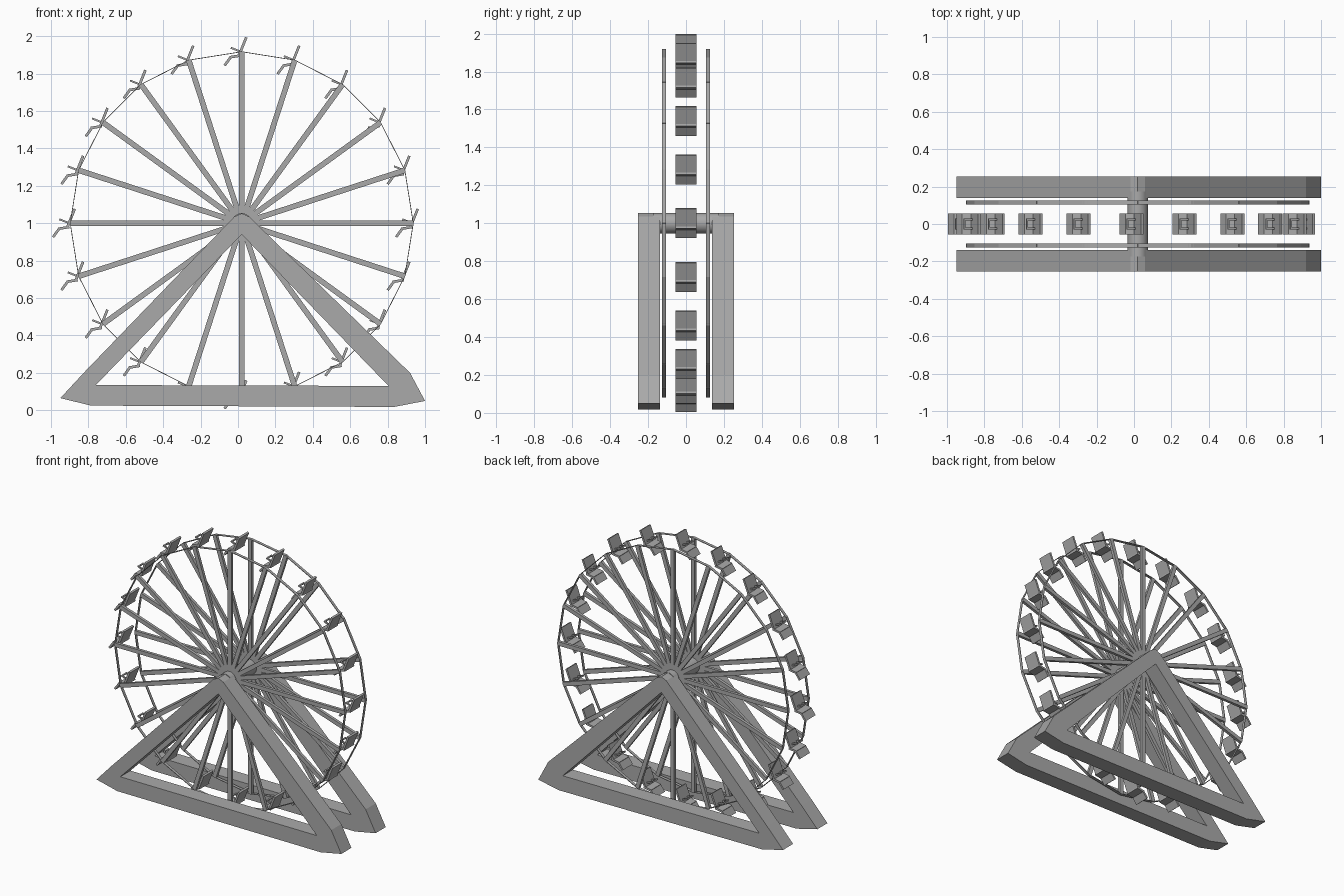
import bpy, bmesh, math
from mathutils import Matrix, Vector

if "Cube" in bpy.data.objects:
    bpy.data.objects.remove(bpy.data.objects["Cube"])

grey = bpy.data.materials.new("plain grey")
grey.use_nodes = True
grey.diffuse_color = (0.4, 0.4, 0.4, 1)
grey.node_tree.nodes["Principled BSDF"].inputs["Base Color"].default_value = (0.4, 0.4, 0.4, 1)

HUB = Vector((0.02, 0, 1.0))
RADIUS = 0.917
COUNT = 20


def finish(bm, name):
    bmesh.ops.recalc_face_normals(bm, faces=bm.faces)
    mesh = bpy.data.meshes.new(name)
    bm.to_mesh(mesh)
    bm.free()
    mesh.materials.append(grey)
    obj = bpy.data.objects.new(name, mesh)
    bpy.context.collection.objects.link(obj)
    return obj


def slab(bm, a, b, thick, y0, y1):
    """Box running from a to b in the xz plane, between two depths."""
    a, b = Vector(a), Vector(b)
    d = b - a
    mid = (a + b) / 2
    m = (Matrix.Translation((mid.x, (y0 + y1) / 2, mid.y))
         @ Matrix.Rotation(-math.atan2(d.y, d.x), 4, 'Y')
         @ Matrix.Diagonal((d.length, y1 - y0, thick, 1)))
    bmesh.ops.create_cube(bm, size=1, matrix=m)


def rim_point(i, r=RADIUS):
    a = math.tau * i / COUNT
    return Vector((HUB.x + r * math.cos(a), HUB.z + r * math.sin(a)))


# Triangular support frames: outer outline with blunt corners, triangular opening
outer = [(-0.95, 0.065), (-0.785, 0.025), (0.835, 0.018), (1.0, 0.05), (0.92, 0.2),
         (0.06, 1.035), (0.02, 1.053), (-0.02, 1.035), (-0.825, 0.2)]
inner = [(-0.76, 0.135), (0.805, 0.13), (0.02, 0.94)]


def support(name, y0, y1):
    bm = bmesh.new()
    edges = []
    for loop in (outer, inner):
        vs = [bm.verts.new((x, y0, z)) for x, z in loop]
        edges += [bm.edges.new((vs[i - 1], vs[i])) for i in range(len(vs))]
    bmesh.ops.triangle_fill(bm, edges=edges, use_beauty=True)
    ext = bmesh.ops.extrude_face_region(bm, geom=bm.faces[:], use_keep_orig=True)
    moved = [g for g in ext["geom"] if isinstance(g, bmesh.types.BMVert)]
    bmesh.ops.translate(bm, verts=moved, vec=(0, y1 - y0, 0))
    bmesh.ops.dissolve_limit(bm, angle_limit=0.01, verts=bm.verts, edges=bm.edges)
    finish(bm, name)


support("front_support", -0.253, -0.138)
support("back_support", 0.138, 0.253)

# Axle
bm = bmesh.new()
bmesh.ops.create_cone(bm, cap_ends=True, segments=24, radius1=0.054, radius2=0.054, depth=0.35,
                      matrix=Matrix.Translation(HUB) @ Matrix.Rotation(math.pi / 2, 4, 'X'))
axle = finish(bm, "axle")
bpy.context.view_layer.objects.active = axle
axle.select_set(True)
bpy.ops.object.shade_smooth_by_angle()

# Two wheels: spokes plus a thin ribbon rim
for side, y0 in (("front", -0.126), ("back", 0.105)):
    y1 = y0 + 0.021
    bm = bmesh.new()
    for i in range(COUNT):
        slab(bm, (HUB.x, HUB.z), rim_point(i), 0.029, y0, y1)
    finish(bm, side + "_spokes")
    bm = bmesh.new()
    for i in range(COUNT):
        slab(bm, rim_point(i), rim_point(i + 1), 0.004, y0, y1)
    finish(bm, side + "_rim")

# Seats: back, cushion, leg rest and a U-shaped lap bar, all kept upright
for i in range(COUNT):
    p = rim_point(i)
    bm = bmesh.new()
    for a, b in (((0.024, 0.077), (-0.014, -0.018)),
                 ((-0.005, -0.02), (-0.065, -0.03)),
                 ((-0.058, -0.028), (-0.092, -0.074))):
        slab(bm, p + Vector(a), p + Vector(b), 0.014, -0.055, 0.055)
    start, end = p + Vector((-0.005, 0.0)), p + Vector((-0.05, 0.018))
    for y in (-0.03, 0.02):
        slab(bm, start, end, 0.01, y, y + 0.01)
    slab(bm, end - Vector((0.008, -0.003)), end, 0.01, -0.03, 0.03)
    finish(bm, f"seat_{i + 1}")
